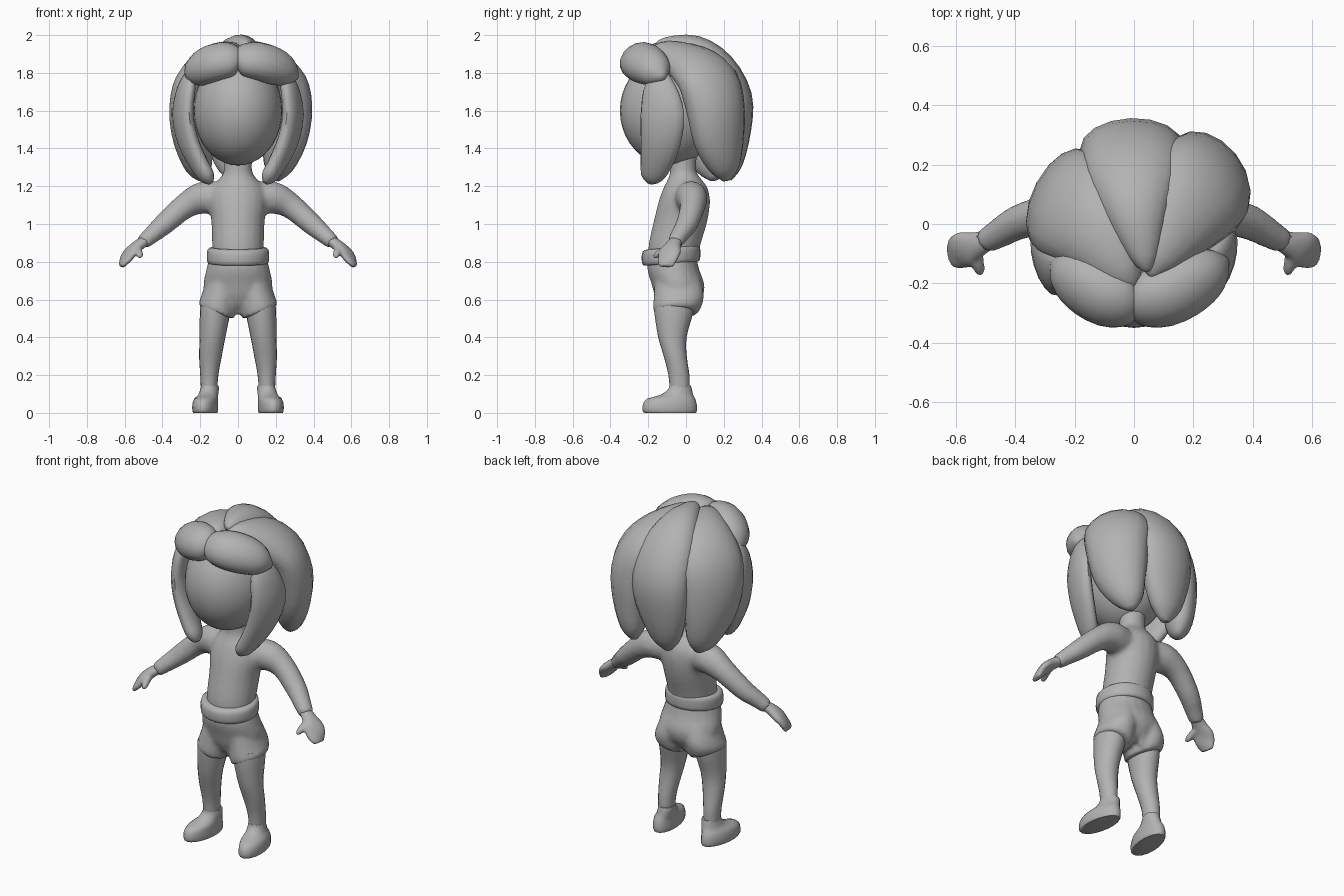
import bpy, bmesh, math
from mathutils import Vector

grey = bpy.data.materials.new("plain_grey")
grey.diffuse_color = (0.45, 0.45, 0.45, 1)
HEAD = Vector((0, -0.04, 1.58))


def spline(keys, steps):
    """Catmull-Rom interpolation through the key tuples."""
    out = []
    for i in range(len(keys) - 1):
        four = [keys[max(i - 1, 0)], keys[i], keys[i + 1], keys[min(i + 2, len(keys) - 1)]]
        for s in range(steps):
            t = s / steps
            out.append([0.5 * (2 * b + (c - a) * t + (2 * a - 5 * b + 4 * c - d) * t * t
                               + (3 * b - a - 3 * c + d) * t ** 3) for a, b, c, d in zip(*four)])
    return out + [list(keys[-1])]


def finish(name, bm, angle=50):
    bmesh.ops.recalc_face_normals(bm, faces=bm.faces)
    me = bpy.data.meshes.new(name)
    bm.to_mesh(me)
    bm.free()
    me.materials.append(grey)
    ob = bpy.data.objects.new(name, me)
    bpy.context.collection.objects.link(ob)
    bpy.ops.object.select_all(action='DESELECT')
    ob.select_set(True)
    bpy.context.view_layer.objects.active = ob
    bpy.ops.object.shade_smooth_by_angle(angle=math.radians(angle))
    return ob


def skin(bm, rings):
    rows = [[bm.verts.new(p) for p in r] for r in rings]
    n = len(rows[0])
    for a, b in zip(rows, rows[1:]):
        for i in range(n):
            bm.faces.new((a[i], a[(i + 1) % n], b[(i + 1) % n], b[i]))
    bm.faces.new(rows[0])
    bm.faces.new(rows[-1])


def stack(bm, keys, sides=20, steps=3):
    """Horizontal oval rings: (x, z, half width, y front, y back)."""
    rings = []
    for x, z, rx, y0, y1 in spline(keys, steps):
        ring = []
        for k in range(sides):
            a = math.tau * k / sides
            ring.append((x + rx * math.cos(a), (y0 + y1) / 2 + (y1 - y0) / 2 * math.sin(a), z))
        rings.append(ring)
    skin(bm, rings)


def tube(bm, keys, centre=None, sides=14, steps=3):
    """Oval tube along a path: (x, y, z, half width, half thickness)."""
    pts = spline(keys, steps)
    pos = [Vector(p[:3]) for p in pts]
    rings = []
    for i, p in enumerate(pts):
        t = (pos[min(i + 1, len(pos) - 1)] - pos[max(i - 1, 0)]).normalized()
        out = (pos[i] - centre) if centre else Vector((0, 0, 1))
        out = (out - t * out.dot(t)).normalized()
        side = t.cross(out)
        w, h = max(p[3], 0.005), max(p[4], 0.005)
        rings.append([pos[i] + side * w * math.cos(math.tau * k / sides)
                      + out * h * math.sin(math.tau * k / sides) for k in range(sides)])
    skin(bm, rings)


def flip(keys, s):
    return [(s * k[0],) + tuple(k[1:]) for k in keys]


def blend(ob, voxel, rounds):
    """Fuse overlapping volumes into one soft skin."""
    m = ob.modifiers.new("fuse", 'REMESH')
    m.mode, m.voxel_size, m.use_smooth_shade = 'VOXEL', voxel, True
    s = ob.modifiers.new("soften", 'SMOOTH')
    s.iterations, s.factor = rounds, 0.5


# Head
bm = bmesh.new()
bmesh.ops.create_uvsphere(bm, u_segments=32, v_segments=20, radius=1)
for v in bm.verts:
    v.co = (v.co.x * 0.235, v.co.y * 0.265 - 0.085, v.co.z * 0.29 + 1.6)
finish("head", bm)

# Torso, neck and arms in one skin
bm = bmesh.new()
stack(bm, [(0, 0.82, 0.135, -0.2, 0.06), (0, 0.9, 0.138, -0.197, 0.08), (0, 1.02, 0.142, -0.17, 0.115),
           (0, 1.12, 0.155, -0.145, 0.127), (0, 1.19, 0.14, -0.12, 0.115), (0, 1.24, 0.1, -0.095, 0.08),
           (0, 1.28, 0.075, -0.085, 0.055), (0, 1.4, 0.075, -0.085, 0.06)])
ARM = [(0.06, 0.01, 1.13, 0.08, 0.08), (0.18, 0.03, 1.14, 0.085, 0.088), (0.28, 0.035, 1.095, 0.068, 0.068),
       (0.39, 0.005, 1.0, 0.06, 0.058), (0.46, -0.035, 0.94, 0.05, 0.047), (0.505, -0.06, 0.9, 0.043, 0.04)]
for s in (1, -1):
    tube(bm, flip(ARM, s))
blend(finish("torso_and_arms", bm), 0.014, 6)

# Hands with thumbs
HAND = [(0.485, -0.05, 0.915, 0.034, 0.028), (0.53, -0.07, 0.885, 0.045, 0.03), (0.57, -0.085, 0.85, 0.062, 0.028),
        (0.6, -0.1, 0.805, 0.055, 0.022), (0.618, -0.105, 0.775, 0.038, 0.014)]
THUMB = [(0.53, -0.08, 0.875, 0.02, 0.02), (0.527, -0.125, 0.855, 0.022, 0.02),
         (0.52, -0.155, 0.835, 0.018, 0.017), (0.517, -0.17, 0.823, 0.009, 0.009)]
for s, side in ((1, "right"), (-1, "left")):
    bm = bmesh.new()
    tube(bm, flip(HAND, s))
    tube(bm, flip(THUMB, s), sides=10)
    blend(finish(side + "_hand", bm), 0.008, 2)

# Waistband
bm = bmesh.new()
stack(bm, [(0, 0.79, 0.15, -0.215, 0.06), (0, 0.797, 0.162, -0.23, 0.073), (0, 0.83, 0.165, -0.235, 0.076),
           (0, 0.865, 0.161, -0.23, 0.074), (0, 0.875, 0.145, -0.21, 0.065)], sides=24, steps=2)
for v in bm.verts:
    v.co.z += (v.co.y + 0.08) * 0.08
finish("waistband", bm)

# Shorts: hips and two short legs in one skin
bm = bmesh.new()
stack(bm, [(0, 0.83, 0.15, -0.2, 0.055), (0, 0.76, 0.168, -0.205, 0.07), (0, 0.68, 0.184, -0.182, 0.098),
           (0, 0.62, 0.17, -0.165, 0.09), (0, 0.575, 0.12, -0.14, 0.06), (0, 0.55, 0.07, -0.11, 0.03)])
for s in (1, -1):
    stack(bm, flip([(0.075, 0.72, 0.08, -0.165, 0.07), (0.095, 0.63, 0.097, -0.17, 0.095),
                    (0.108, 0.57, 0.099, -0.175, 0.085), (0.115, 0.53, 0.092, -0.172, 0.062)], s))
for v in bm.verts:
    if v.co.z < 0.6:  # hem dips towards the inside
        v.co.z += (abs(v.co.x) - 0.115) * 0.38 * min(1, (0.6 - v.co.z) / 0.05) * (abs(v.co.x) > 0.015)
blend(finish("shorts", bm), 0.011, 8)

# Legs and shoes
LEG = [(0.12, 0.6, 0.075, -0.165, 0.045), (0.122, 0.53, 0.08, -0.167, 0.038), (0.135, 0.4, 0.068, -0.147, 0.003),
       (0.146, 0.3, 0.06, -0.118, 0.004), (0.152, 0.2, 0.048, -0.093, 0.018), (0.153, 0.1, 0.042, -0.085, 0.02)]
SHOE = [(0.172, 0, 0.062, -0.22, 0.052), (0.172, 0.012, 0.067, -0.23, 0.058), (0.172, 0.045, 0.067, -0.228, 0.057),
        (0.168, 0.075, 0.062, -0.205, 0.048), (0.16, 0.095, 0.053, -0.135, 0.038),
        (0.154, 0.125, 0.049, -0.095, 0.031), (0.153, 0.145, 0.046, -0.088, 0.026)]
for s, side in ((1, "right"), (-1, "left")):
    bm = bmesh.new()
    stack(bm, flip(LEG, s))
    finish(side + "_leg", bm)
    bm = bmesh.new()
    stack(bm, flip(SHOE, s), steps=2)
    for v in bm.verts:  # toes turn outwards
        v.co.x += s * (-v.co.y - 0.07) * 0.1
    finish(side + "_shoe", bm)

# Hair locks draped around the head, the two rear side locks differ slightly
RIGHT_BACK = [(0.06, -0.18, 1.93, 0.01, 0.01), (0.08, -0.12, 1.91, 0.075, 0.06), (0.155, 0.015, 1.85, 0.15, 0.095),
              (0.22, 0.115, 1.76, 0.185, 0.11), (0.25, 0.155, 1.62, 0.175, 0.12), (0.243, 0.175, 1.45, 0.15, 0.105),
              (0.212, 0.205, 1.3, 0.09, 0.07), (0.197, 0.215, 1.232, 0.025, 0.02)]
LEFT_BACK = [(0.0, -0.22, 1.89, 0.02, 0.02), (-0.04, -0.16, 1.9, 0.08, 0.06), (-0.13, -0.03, 1.86, 0.15, 0.09),
             (-0.205, 0.055, 1.76, 0.19, 0.1), (-0.24, 0.085, 1.62, 0.185, 0.1), (-0.235, 0.11, 1.45, 0.155, 0.09),
             (-0.205, 0.14, 1.3, 0.095, 0.065), (-0.185, 0.15, 1.235, 0.025, 0.02)]
FRONT_SIDE = [(0.24, -0.14, 1.82, 0.03, 0.02), (0.272, -0.14, 1.72, 0.09, 0.042), (0.292, -0.125, 1.58, 0.12, 0.048),
              (0.265, -0.135, 1.44, 0.11, 0.05), (0.208, -0.16, 1.32, 0.085, 0.047),
              (0.163, -0.182, 1.25, 0.06, 0.04), (0.143, -0.19, 1.218, 0.02, 0.015)]
FRINGE = [(-0.015, -0.25, 1.86, 0.03, 0.03), (0.015, -0.255, 1.866, 0.09, 0.075), (0.1, -0.243, 1.862, 0.112, 0.095),
          (0.19, -0.197, 1.837, 0.11, 0.095), (0.265, -0.15, 1.8, 0.08, 0.07), (0.312, -0.12, 1.775, 0.015, 0.015)]
BACK = [(0.045, -0.16, 1.95, 0.01, 0.01), (0.035, -0.11, 1.945, 0.05, 0.045), (0.01, 0.04, 1.92, 0.11, 0.08),
        (0, 0.17, 1.83, 0.16, 0.09), (-0.005, 0.25, 1.67, 0.175, 0.1), (-0.015, 0.255, 1.5, 0.16, 0.09),
        (-0.03, 0.235, 1.32, 0.1, 0.065), (-0.035, 0.222, 1.235, 0.025, 0.02)]


def lock(name, keys):
    bm = bmesh.new()
    tube(bm, keys, HEAD, sides=16)
    finish(name, bm)


lock("back_lock", BACK)
lock("right_back_lock", RIGHT_BACK)
lock("left_back_lock", LEFT_BACK)
lock("right_fringe", FRINGE)
lock("left_fringe", flip(FRINGE, -0.87))
for s, side in ((1, "right"), (-1, "left")):
    lock(side + "_front_lock", flip(FRONT_SIDE, s))
